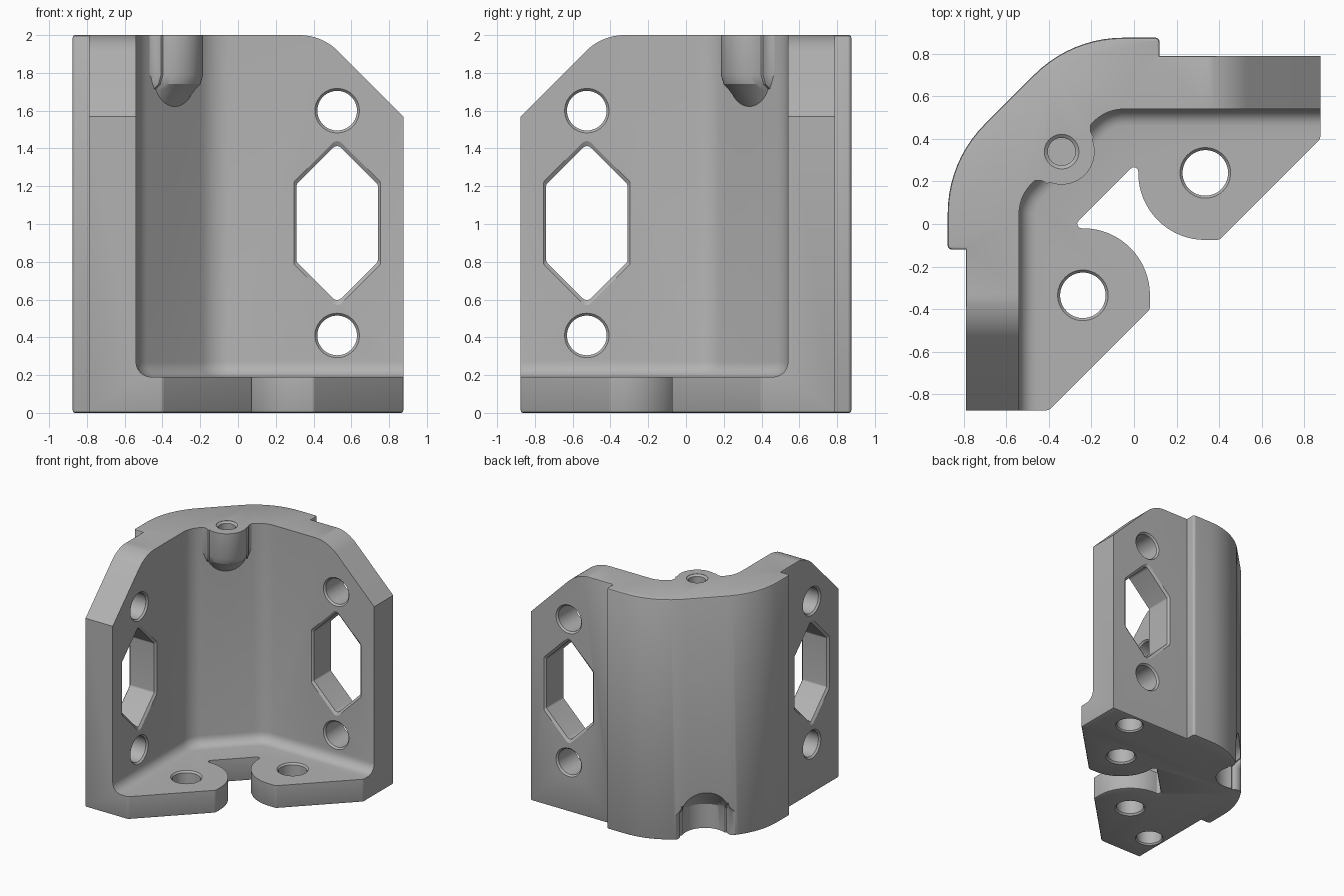
import bpy, bmesh
from math import sin, cos, tan, pi, sqrt
from mathutils import Vector

cube = bpy.data.objects.get("Cube")
if cube:
    bpy.data.objects.remove(cube, do_unlink=True)

grey = bpy.data.materials.new("plain grey")
grey.use_nodes = True
grey.diffuse_color = (0.45, 0.45, 0.45, 1)
grey.node_tree.nodes["Principled BSDF"].inputs["Base Color"].default_value = grey.diffuse_color


def arc(cx, cy, r, a0, a1, n):
    """Points on an arc, angles in units of pi."""
    return [(cx + r * cos(pi * (a0 + (a1 - a0) * i / n)),
             cy + r * sin(pi * (a0 + (a1 - a0) * i / n))) for i in range(n + 1)]


def circle(r, n=48):
    return arc(0, 0, r, 0, 2, n)[:-1]


def rounded(corners, n=10):
    """Closed outline whose corners (x, y, radius) become arcs."""
    out = []
    for i, c in enumerate(corners):
        p = Vector(c[:2])
        r = c[2] if len(c) > 2 else 0
        if not r:
            out.append(tuple(p))
            continue
        a = (Vector(corners[i - 1][:2]) - p).normalized()
        b = (Vector(corners[(i + 1) % len(corners)][:2]) - p).normalized()
        half = a.angle(b) / 2
        t = r / tan(half)
        centre = p + (a + b).normalized() * (r / sin(half))
        start, end = p + a * t - centre, p + b * t - centre
        sweep = pi - 2 * half
        for k in range(n + 1):
            f = k / n
            v = (start * sin((1 - f) * sweep) + end * sin(f * sweep)) / sin(sweep)
            out.append(tuple(centre + v))
    return out


def swap(place):
    """Reflect a placement across the corner's diagonal plane."""
    def swapped(u, v, w):
        x, y, z = place(u, v, w)
        return (-y, -x, z)
    return swapped


def solid(name, outline, levels, place=lambda u, v, w: (u, v, w), bevel=None):
    """Loft an outline through levels of (height, scale, shift)."""
    bm = bmesh.new()
    rings = [[bm.verts.new(place(u * s, v * s + d, w)) for u, v in outline]
             for w, s, d in levels]
    n = len(outline)
    for lo, hi in zip(rings, rings[1:]):
        for i in range(n):
            j = (i + 1) % n
            bm.faces.new((lo[i], lo[j], hi[j], hi[i]))
    caps = [bm.faces.new(rings[0]), bm.faces.new(rings[-1])]
    bmesh.ops.recalc_face_normals(bm, faces=bm.faces)
    if bevel:
        width, segments, ends = bevel
        edges = [e for k in ends for e in caps[k].edges]
        bmesh.ops.bevel(bm, geom=edges, offset=width, segments=segments,
                        profile=0.5, affect='EDGES', clamp_overlap=False)
        bmesh.ops.recalc_face_normals(bm, faces=bm.faces)
    mesh = bpy.data.meshes.new(name)
    bm.to_mesh(mesh)
    bm.free()
    mesh.materials.append(grey)
    obj = bpy.data.objects.new(name, mesh)
    bpy.context.collection.objects.link(obj)
    return obj


def cut(target, cutter):
    cutter.hide_render = True
    mod = target.modifiers.new("cut", 'BOOLEAN')
    mod.operation, mod.solver, mod.object = 'DIFFERENCE', 'EXACT', cutter
    bpy.context.view_layer.objects.active = target
    bpy.ops.object.modifier_apply(modifier=mod.name)
    bpy.data.objects.remove(cutter, do_unlink=True)


# Plan outline: one wing with its lobe, mirrored across the diagonal
half = [(-0.295, 0.875, 0.59), (0.12, 0.875, 0.02), (0.12, 0.79), (0.875, 0.79),
        (0.875, 0.4, 0.03), (0.4, -0.075, 0.03)]
half += arc(0.335, 0.24, 0.315, -0.5, -1, 16) + [(0.02, 0.295, 0.02)]
outline = rounded(half + [(-c[1], -c[0], *c[2:]) for c in reversed(half)])
bracket = solid("corner_bracket", outline, [(0, 1, 0), (2, 1, 0)], bevel=(0.012, 2, (0, 1)))

# Inner cavity with a filleted floor
far = 1.2
cavity = solid("cavity_cutter",
               rounded([(-0.54, -far), (-0.54, 0.13, 0.2), (-0.13, 0.54, 0.2), (far, 0.54), (far, -far)]),
               [(0.19, 1, 0), (2.3, 1, 0)], bevel=(0.08, 6, (0,)))


# Screw boss in the inner corner, left standing by notching the cavity
def diagonal(p, q, w):
    k = 1 / sqrt(2)
    return (-0.34 + (p + q) * k, 0.34 + (p - q) * k, w)


boss = [(-0.22, -0.1), (-0.22, -0.02)] + arc(-0.215, 0.06, 0.06, -0.5, 0, 5)
boss += arc(0, 0.0, 0.155, 0.87, 0.13, 20) + arc(0.215, 0.06, 0.06, -1, -0.5, 5)
boss += [(0.22, -0.02), (0.22, -0.1)]
cut(cavity, solid("boss", boss, [(2.4, 1, 0), (1.79, 1, 0), (1.74, 1, -0.02),
                                 (1.71, 1, -0.06), (1.59, 1, -0.18)], diagonal))
cut(bracket, cavity)
cut(bracket, solid("boss_hole", circle(0.065), [(2.05, 1.25, 0), (1.998, 1.25, 0),
                                                (1.985, 1, 0), (1.7, 1, 0)], diagonal))

# Matching pocket under the outer corner
cut(bracket, solid("pocket", boss, [(-0.1, 1.15, -0.345), (0.2, 1.15, -0.345),
                                    (0.23, 1.15, -0.365), (0.38, 1.15, -0.53)], diagonal))


# Wing features, repeated on both wings
def across(cx, cz):
    return lambda u, v, w: (cx + u, w, cz + v)


def upright(cx, cy):
    return lambda u, v, w: (cx + u, cy + v, w)


def through(lo, hi, s, c=0.015):
    """Levels of a through hole with chamfered mouths."""
    return [(lo - 0.08, s, 0), (lo, s, 0), (lo + c, 1, 0),
            (hi - c, 1, 0), (hi, s, 0), (hi + 0.08, s, 0)]


slope = rounded([(0.2, 2), (0.445, 2, 0.29), (1.0, 1.445), (1.0, 2.2), (0.325, 2.2)])[1:]
hexagon = rounded([(0.215, 0.205, 0.02), (0, 0.42, 0.03), (-0.215, 0.205, 0.02),
                   (-0.215, -0.205, 0.02), (0, -0.42, 0.03), (0.215, -0.205, 0.02)], 4)
wall = through(0.539, 0.791, 1.07)
hole_wall = through(0.539, 0.791, 1.13)

features = [
    ("top_slope", slope, [(0.3, 1, 0), (1.0, 1, 0)], across(0, 0)),
    ("window", hexagon, wall, across(0.525, 1.005)),
    ("lower_wall_hole", circle(0.105), hole_wall, across(0.525, 0.41)),
    ("upper_wall_hole", circle(0.105), hole_wall, across(0.525, 1.6)),
    ("lobe_hole", circle(0.107), through(-0.001, 0.191, 1.12), upright(0.335, 0.24)),
    ("underside_hole", circle(0.1), [(-0.1, 1.1, 0), (0, 1.1, 0), (0.012, 1, 0), (0.22, 1, 0)],
     upright(0.6, 0.66)),
]
for name, shape, levels, place in features:
    for p in (place, swap(place)):
        cut(bracket, solid(name, shape, levels, p))

# Smooth the curved faces, keep the edges crisp
bpy.ops.object.select_all(action='DESELECT')
bracket.select_set(True)
bpy.context.view_layer.objects.active = bracket
bpy.ops.object.shade_smooth_by_angle(angle=pi / 7)
